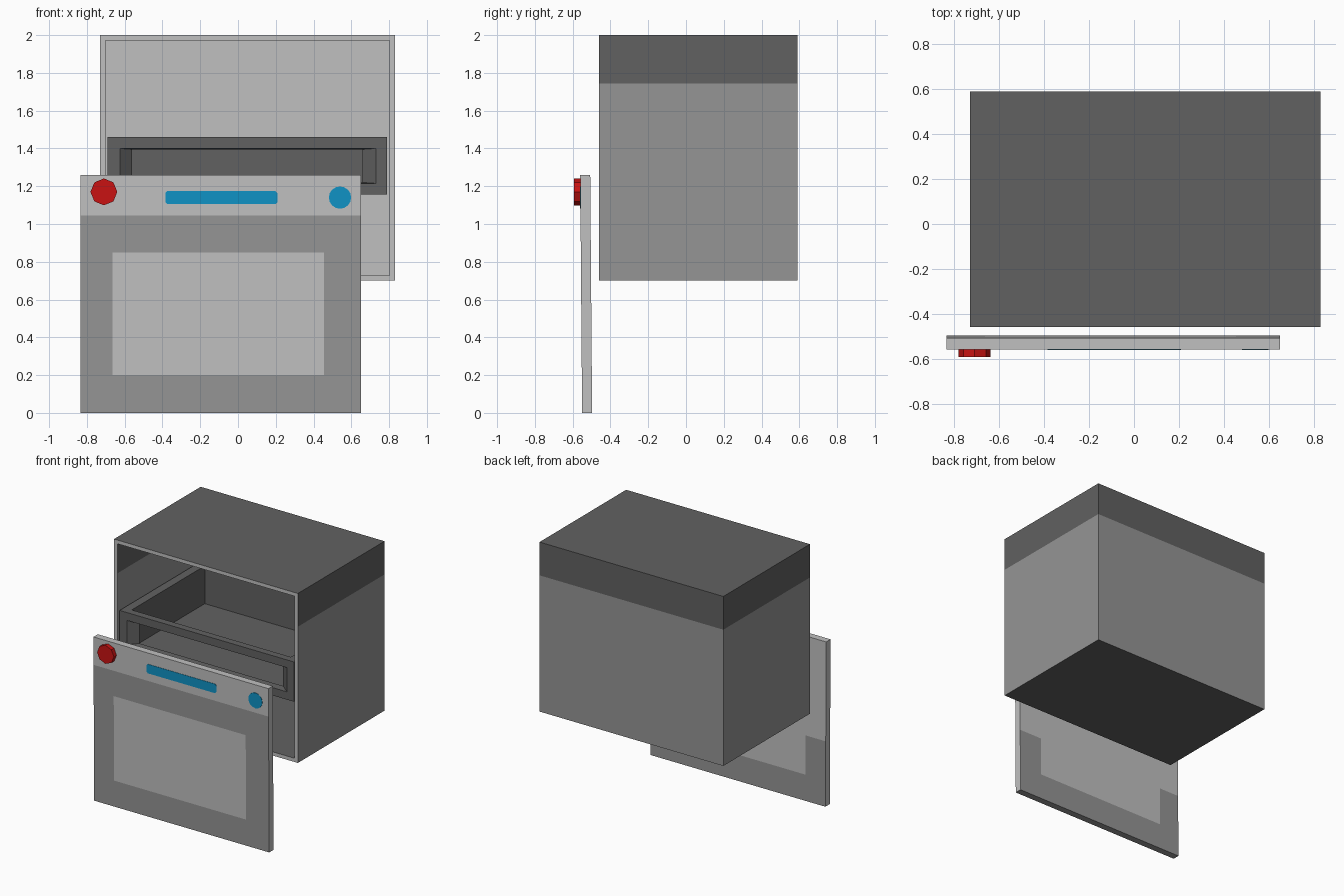
import bpy, bmesh, math
from mathutils import Vector

if "Cube" in bpy.data.objects:
    bpy.data.objects.remove(bpy.data.objects["Cube"])


def material(name, rgb):
    m = bpy.data.materials.new(name)
    m.diffuse_color = (*rgb, 1)
    m.use_nodes = True
    m.node_tree.nodes["Principled BSDF"].inputs["Base Color"].default_value = m.diffuse_color
    return m


LIGHT, MID, DARK, RED, BLUE = range(5)
MATS = [material("light_grey", (0.53, 0.53, 0.53)),
        material("mid_grey", (0.30, 0.30, 0.30)),
        material("dark_grey", (0.12, 0.12, 0.12)),
        material("red", (0.58, 0.006, 0.006)),
        material("blue", (0.005, 0.29, 0.56))]


def finish(bm, name, rule):
    """Turn a bmesh into an object; rule(centre, normal) picks the colour."""
    bmesh.ops.recalc_face_normals(bm, faces=bm.faces)
    bm.normal_update()
    for f in bm.faces:
        f.material_index = rule(f.calc_center_median(), f.normal)
    me = bpy.data.meshes.new(name)
    bm.to_mesh(me)
    bm.free()
    for m in MATS:
        me.materials.append(m)
    ob = bpy.data.objects.new(name, me)
    bpy.context.collection.objects.link(ob)
    return ob


def box(x0, x1, y0, y1, z0, z1):
    bm = bmesh.new()
    bmesh.ops.create_cube(bm, size=1)
    for v in bm.verts:
        v.co = Vector((x1 if v.co.x > 0 else x0,
                       y1 if v.co.y > 0 else y0,
                       z1 if v.co.z > 0 else z0))
    return bm


def cut(bm, axis, value):
    co, no = Vector(), Vector()
    co[axis], no[axis] = value, 1
    bmesh.ops.bisect_plane(bm, geom=bm.verts[:] + bm.edges[:] + bm.faces[:],
                           plane_co=co, plane_no=no)


def hollow(bm, direction, rim, offset):
    """Sink a pocket into the face that points along direction."""
    bm.normal_update()
    face = max(bm.faces, key=lambda f: f.normal.dot(direction))
    bmesh.ops.inset_region(bm, faces=[face], thickness=rim)
    r = bmesh.ops.extrude_face_region(bm, geom=[face])
    verts = [g for g in r["geom"] if isinstance(g, bmesh.types.BMVert)]
    bmesh.ops.translate(bm, verts=verts, vec=-Vector(direction) * offset)
    bmesh.ops.delete(bm, geom=[face] if face.is_valid else [], context='FACES_ONLY')


def extrude_profile(name, pts, y0, y1, colour):
    """Upright plate from (x, z) points."""
    bm = bmesh.new()
    f = bm.faces.new([bm.verts.new((x, y1, z)) for x, z in pts])
    r = bmesh.ops.extrude_face_region(bm, geom=[f])
    for g in r["geom"]:
        if isinstance(g, bmesh.types.BMVert):
            g.co.y = y0
    return finish(bm, name, lambda c, n: colour)


def ring(cx, cz, r, n):
    return [(cx + r * math.cos(2 * math.pi * i / n),
             cz + r * math.sin(2 * math.pi * i / n)) for i in range(n)]


# cabinet: hollow shell, open at the front, dark upper band
def cabinet_rule(c, n):
    inside = -0.70 < c.x < 0.80 and 0.73 < c.z < 1.97 and c.y < 0.57
    if n.y < -0.5:
        return LIGHT
    if inside:
        return MID if n.z > 0.5 else DARK
    if abs(n.z) > 0.5 or c.z > 1.745:
        return DARK
    return MID


bm = box(-0.73, 0.83, -0.46, 0.59, 0.70, 2.0)
hollow(bm, Vector((0, -1, 0)), 0.04, 1.01)
cut(bm, 2, 1.745)
finish(bm, "cabinet", cabinet_rule)

# drawer: floor and three walls
Y0, YB = -0.45, 0.55
for name, b in (("drawer_floor", (-0.69, 0.79, Y0 + 0.055, YB, 1.155, 1.17)),
                ("drawer_left", (-0.69, -0.625, Y0 + 0.055, YB, 1.17, 1.46)),
                ("drawer_right", (0.725, 0.79, Y0 + 0.055, YB, 1.17, 1.46)),
                ("drawer_back", (-0.625, 0.725, 0.49, YB, 1.17, 1.46))):
    finish(box(*b), name, lambda c, n: DARK)

# drawer front: frame with a splayed slot
loops = [(-0.69, 0.79, 1.155, 1.46, Y0), (-0.625, 0.73, 1.215, 1.40, Y0),
         (-0.56, 0.66, 1.22, 1.395, Y0 + 0.055), (-0.69, 0.79, 1.155, 1.46, Y0 + 0.055)]
bm = bmesh.new()
rows = [[bm.verts.new((x, y, z)) for x, z in ((x0, z0), (x1, z0), (x1, z1), (x0, z1))]
        for x0, x1, z0, z1, y in loops]
for i in range(4):
    a, b = rows[i], rows[(i + 1) % 4]
    for j in range(4):
        k = (j + 1) % 4
        bm.faces.new((a[j], a[k], b[k], b[j]))
finish(bm, "drawer_front", lambda c, n: DARK)


# door: leaning slab with control band and window
def door_rule(c, n):
    window = -0.665 < c.x < 0.455 and 0.20 < c.z < 0.85
    if n.y < -0.5:
        return LIGHT if window or c.z > 1.045 else MID
    if n.y > 0.5:
        return MID if c.z < 0.5 and not window else LIGHT
    return MID if n.z < -0.5 else LIGHT


bm = box(-0.835, 0.65, -0.55, -0.497, 0, 1.26)
for v in (-0.665, 0.455):
    cut(bm, 0, v)
for v in (0.20, 0.50, 0.85, 1.045):
    cut(bm, 2, v)
for v in bm.verts:
    v.co.y -= 0.010 * v.co.z / 1.26
finish(bm, "door", door_rule)

# controls on the door
extrude_profile("knob", ring(-0.71, 1.17, 0.071, 8), -0.592, -0.555, RED)
extrude_profile("button", ring(0.54, 1.14, 0.059, 16), -0.562, -0.557, BLUE)
x0, x1, z0, z1, c = -0.385, 0.21, 1.105, 1.175, 0.012
extrude_profile("display_strip",
                [(x0 + c, z0), (x1 - c, z0), (x1, z0 + c), (x1, z1 - c),
                 (x1 - c, z1), (x0 + c, z1), (x0, z1 - c), (x0, z0 + c)],
                -0.562, -0.557, BLUE)
